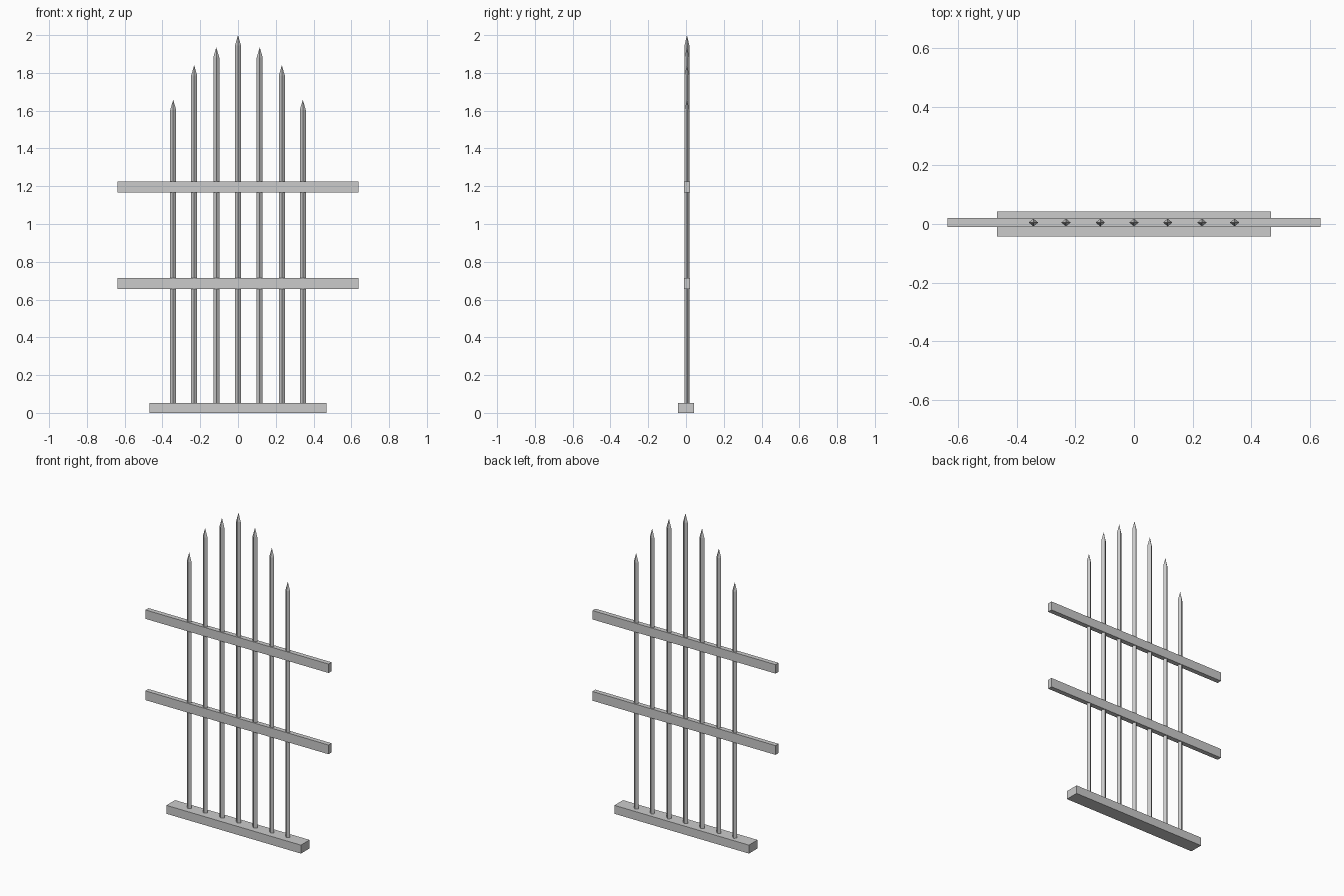
import bpy
import bmesh
from math import cos, sin, pi

cube = bpy.data.objects.get("Cube")
if cube:
    bpy.data.objects.remove(cube, do_unlink=True)

# One grey for the whole fence
grey = bpy.data.materials.new("grey_metal")
grey.use_nodes = True
colour = (0.6, 0.6, 0.6, 1)
grey.diffuse_color = colour
grey.node_tree.nodes["Principled BSDF"].inputs["Base Color"].default_value = colour


def add_object(name, bm):
    bmesh.ops.recalc_face_normals(bm, faces=bm.faces)
    mesh = bpy.data.meshes.new(name)
    bm.to_mesh(mesh)
    bm.free()
    mesh.materials.append(grey)
    obj = bpy.data.objects.new(name, mesh)
    bpy.context.scene.collection.objects.link(obj)


def beam(name, length, depth, bottom, top, y=0):
    bm = bmesh.new()
    bmesh.ops.create_cube(bm, size=1)
    for v in bm.verts:
        v.co.x *= length
        v.co.y = v.co.y * depth + y
        v.co.z = bottom if v.co.z < 0 else top
    add_object(name, bm)


def picket(name, x, height):
    # Diamond-section shaft ending in a four-sided point
    bm = bmesh.new()
    rings = []
    for z in (0.02, height - TIP):
        rings.append([bm.verts.new((x + HALF_W * cos(i * pi / 2),
                                    BAR_Y + HALF_D * sin(i * pi / 2), z))
                      for i in range(4)])
    apex = bm.verts.new((x, BAR_Y, height))
    low, high = rings
    bm.faces.new(low)
    for i in range(4):
        j = (i + 1) % 4
        bm.faces.new((low[i], low[j], high[j], high[i]))
        bm.faces.new((high[i], high[j], apex))
    add_object(name, bm)


HALF_W, HALF_D, TIP, BAR_Y = 0.016, 0.013, 0.055, 0.005

# Base and cross rails
beam("base", 0.936, 0.086, 0, 0.053)
beam("lower_rail", 1.274, 0.03, 0.657, 0.715, BAR_Y)
beam("upper_rail", 1.274, 0.03, 1.168, 1.224, BAR_Y)

# Pickets, stepping down from the middle
picket("middle_picket", 0, 2)
for place, x, height in (("inner", 0.115, 1.936), ("centre", 0.232, 1.841),
                         ("outer", 0.343, 1.658)):
    picket("left_" + place + "_picket", x, height)
    picket("right_" + place + "_picket", -x, height)
